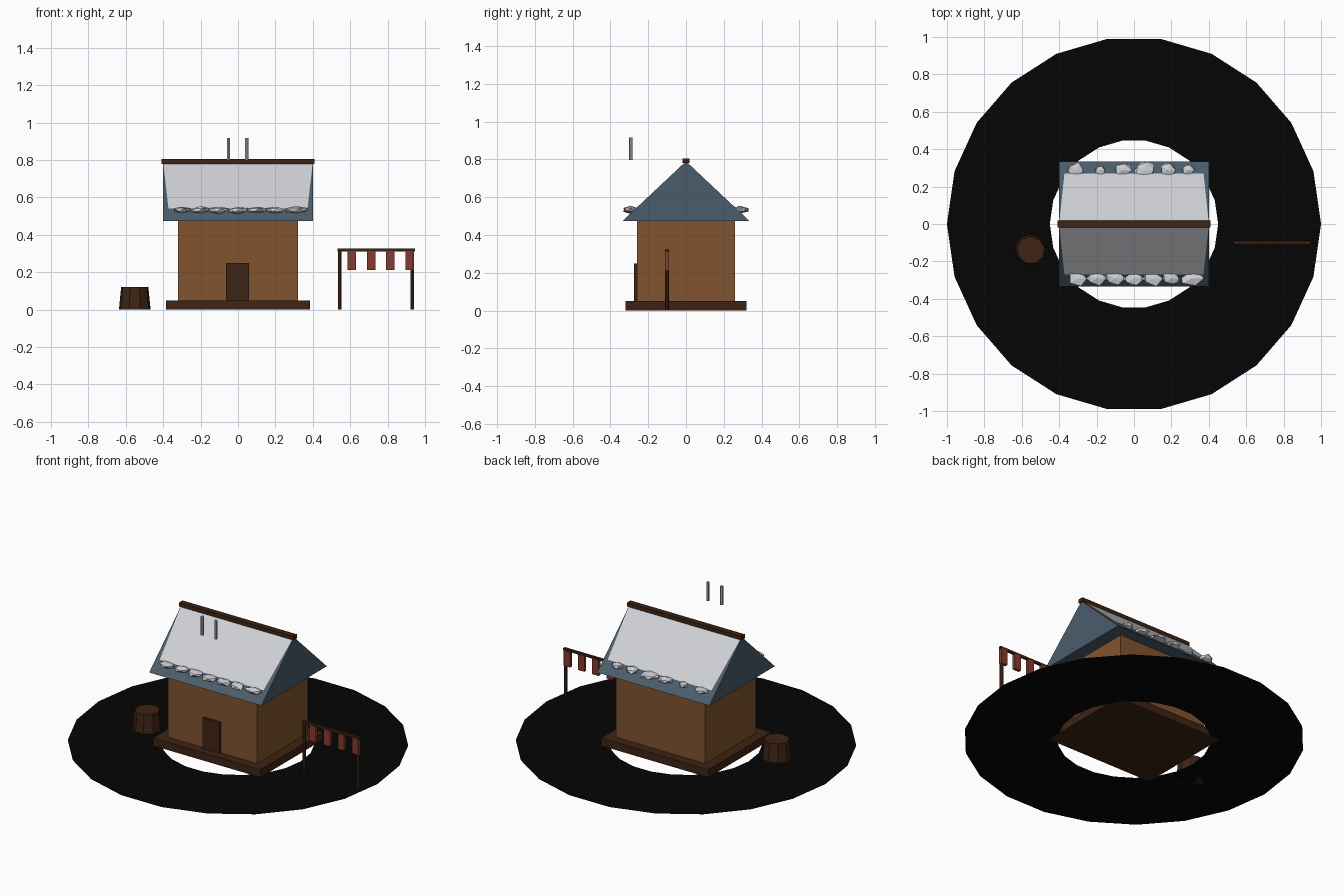
import bpy, bmesh, math, random
from mathutils import Vector

if "Cube" in bpy.data.objects:
    bpy.data.objects.remove(bpy.data.objects["Cube"])

random.seed(4)


def mat(name, r, g, b):
    m = bpy.data.materials.new(name)
    m.diffuse_color = tuple((c / 255) ** 2.2 for c in (r, g, b)) + (1,)
    m.use_nodes = True
    m.node_tree.nodes["Principled BSDF"].inputs["Base Color"].default_value = m.diffuse_color
    return m


WALL = mat("timber", 128, 84, 50)
DARK = mat("dark_timber", 64, 40, 26)
ROOF = mat("slate", 76, 93, 107)
SNOW = mat("snow", 205, 207, 212)
RED = mat("red_meat", 132, 62, 50)
STEEL = mat("grey_smoke", 165, 165, 165)
BLACK = mat("black_ground", 13, 13, 13)


def mesh(name, verts, faces, m):
    me = bpy.data.meshes.new(name)
    me.from_pydata(verts, [], faces)
    me.materials.append(m)
    ob = bpy.data.objects.new(name, me)
    bpy.context.collection.objects.link(ob)
    return ob


def box(name, lo, hi, m):
    bpy.ops.mesh.primitive_cube_add(size=1, location=[(a + b) / 2 for a, b in zip(lo, hi)])
    ob = bpy.context.object
    ob.name = name
    ob.scale = [b - a for a, b in zip(lo, hi)]
    ob.data.materials.append(m)
    return ob


def cyl(name, x, y, z0, z1, r0, r1, n, m):
    bpy.ops.mesh.primitive_cone_add(vertices=n, radius1=r0, radius2=r1, depth=z1 - z0,
                                    location=(x, y, (z0 + z1) / 2))
    ob = bpy.context.object
    ob.name = name
    ob.data.materials.append(m)
    return ob


# Flat ground ring, 22 sides
N = 22
ring = [(r * math.cos(math.tau * i / N), r * math.sin(math.tau * i / N), 0)
        for r in (0.45, 1.0) for i in range(N)]
mesh("ground_ring", ring,
     [(i, N + i, N + (i + 1) % N, (i + 1) % N) for i in range(N)], BLACK)

# House body
box("foundation", (-0.385, -0.32, 0), (0.385, 0.32, 0.05), DARK)
box("walls", (-0.32, -0.26, 0.05), (0.32, 0.26, 0.475), WALL)
box("door", (-0.063, -0.274, 0.05), (0.06, -0.255, 0.25), DARK)

# Gable roof prism
APEX, EAVE, RY, RX = 0.79, 0.475, 0.335, 0.402
mesh("roof",
     [(x, y, z) for x in (-RX, RX) for y, z in ((-RY, EAVE), (RY, EAVE), (0, APEX))],
     [(0, 2, 1), (3, 4, 5), (0, 1, 4, 3), (0, 3, 5, 2), (1, 2, 5, 4)], ROOF)
box("ridge_beam", (-0.41, -0.018, 0.78), (0.41, 0.018, 0.805), DARK)

# Snow sheets and lumps on both slopes
lumps = {-1: [(-0.30, 0.055), (-0.20, 0.055), (-0.10, 0.06), (0.0, 0.055),
              (0.10, 0.06), (0.20, 0.055), (0.31, 0.062)],
         1: [(-0.31, 0.048), (-0.18, 0.035), (-0.06, 0.048), (0.055, 0.065),
             (0.18, 0.045), (0.29, 0.035)]}
for s, side in ((-1, "front"), (1, "back")):
    z = lambda y: APEX - y * (APEX - EAVE) / RY + 0.005
    f = (0, 1, 2, 3) if s < 0 else (3, 2, 1, 0)
    mesh(f"snow_sheet_{side}",
         [(-0.372, s * 0.27, z(0.27)), (0.372, s * 0.27, z(0.27)),
          (0.4, s * 0.005, z(0.005)), (-0.4, s * 0.005, z(0.005))], [f], SNOW)
    for i, (x, r) in enumerate(lumps[s]):
        bpy.ops.mesh.primitive_ico_sphere_add(
            subdivisions=1, radius=1,
            location=(x, s * (0.292 if s < 0 else 0.287), 0.533))
        ob = bpy.context.object
        ob.name = f"snow_lump_{side}_{i}"
        for v in ob.data.vertices:
            v.co *= random.uniform(0.75, 1.15)
        ob.scale = (r, 0.042 if s < 0 else r * 0.95, 0.02)
        ob.data.materials.append(SNOW)

# Two floating grey sticks above the front slope
for i, x in enumerate((-0.051, 0.047)):
    cyl(f"smoke_stick_{i}", x, -0.292, 0.797, 0.917, 0.01, 0.01, 6, STEEL)

# Chopping stump
cyl("stump", -0.552, -0.14, 0, 0.12, 0.086, 0.074, 9, DARK)

# Drying rack with hanging strips
for i, x in enumerate((0.545, 0.931)):
    cyl(f"rack_post_{i}", x, -0.1, 0, 0.32, 0.011, 0.011, 6, DARK)
box("rack_beam", (0.533, -0.108, 0.312), (0.945, -0.092, 0.326), DARK)
for i in range(4):
    x = 0.609 + 0.103 * i
    box(f"hanging_strip_{i}", (x - 0.023, -0.11, 0.213), (x + 0.023, -0.09, 0.313), RED)
